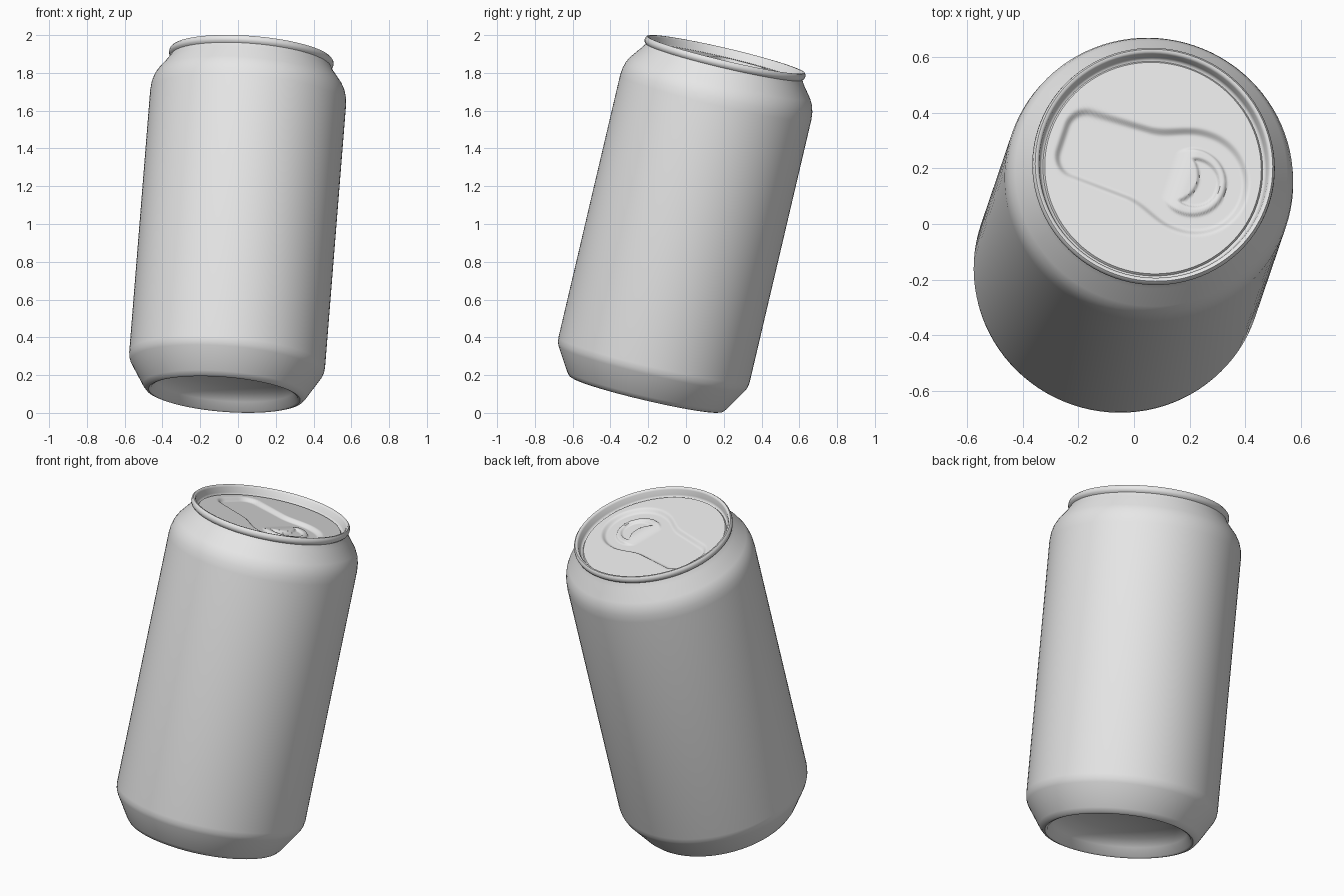
import bpy, bmesh, math
from mathutils import Matrix, Vector

cube = bpy.data.objects.get("Cube")
if cube:
    bpy.data.objects.remove(cube)

metal = bpy.data.materials.new("plain_grey")
metal.use_nodes = True
grey = (0.8, 0.8, 0.8, 1)
metal.diffuse_color = grey
metal.node_tree.nodes["Principled BSDF"].inputs["Base Color"].default_value = grey

# The whole can leans backward and a little to its left
axis = Vector((0.08, 0.235, 1)).normalized()
lean = Matrix.Translation((0, 0, 1)) @ Vector((0, 0, 1)).rotation_difference(axis).to_matrix().to_4x4()


def lathe(name, profile, segments, relief=None):
    """Turn (radius, height) points about the can's axis, with optional surface relief."""
    bm = bmesh.new()
    rings = []
    for r, h in profile:
        ring = []
        for j in range(segments):
            a = math.tau * j / segments
            x, y = r * math.cos(a), r * math.sin(a)
            ring.append(bm.verts.new((x, y, h + (relief(x, y) if relief else 0))))
        rings.append(ring)
    for low, high in zip(rings, rings[1:]):
        for j in range(segments):
            k = (j + 1) % segments
            bm.faces.new((low[j], low[k], high[k], high[j]))
    bmesh.ops.remove_doubles(bm, verts=bm.verts, dist=0.00001)
    mesh = bpy.data.meshes.new(name)
    bm.to_mesh(mesh)
    bm.free()
    mesh.materials.append(metal)
    obj = bpy.data.objects.new(name, mesh)
    bpy.context.collection.objects.link(obj)
    obj.matrix_world = lean
    return obj


def step(a, b, x):
    t = min(1, max(0, (x - a) / (b - a)))
    return t * t * (3 - 2 * t)


def lid_relief(x, y):
    # Axes along (u) and across (v) the keyhole-shaped recess
    dx, dy = x - 0.15, y + 0.05
    u, v = -0.948 * dx + 0.319 * dy, 0.319 * dx + 0.948 * dy
    # Rounded mouth panel blended with the round tab well
    corner = 0.07
    half = 0.14 - 0.04 * min(0.5, max(0, u))
    qu, qv = abs(u - 0.25) - 0.25 + corner, abs(v) - half + corner
    panel = math.hypot(max(qu, 0), max(qv, 0)) + min(max(qu, qv), 0) - corner
    well = math.hypot(u, v) - 0.185
    blend = 0.07
    m = max(blend - abs(panel - well), 0) / blend
    d = min(panel, well) - m * m * blend / 4
    height = -0.02 * (1 - step(-0.014, 0.014, d))
    # Raised tab fading toward the mouth, with a crescent finger hole
    tab = math.hypot(u - 0.01, v) - 0.122
    height += 0.012 * (1 - step(-0.005, 0.005, tab)) * (1 - step(0.02, 0.1, u))
    hole = max(math.hypot(u, v) - 0.088, 0.1 - math.hypot(u - 0.09, v))
    return height - 0.012 * (1 - step(-0.005, 0.005, hole))


# Domed underside
base = lathe("base_dome", [(0, -0.79), (0.15, -0.80), (0.25, -0.82), (0.32, -0.845),
                           (0.365, -0.88), (0.39, -0.925), (0.403, -0.93)], 96)

# Wall from the standing ring up to the neck
body = lathe("can_body", [(0.403, -0.93), (0.418, -0.925), (0.435, -0.905), (0.509, -0.785),
                          (0.517, -0.765), (0.52, -0.74), (0.52, 0.69), (0.516, 0.73),
                          (0.506, 0.765), (0.49, 0.795), (0.44, 0.86), (0.426, 0.885)], 96)

# Rolled rim and the gutter inside it
rim = lathe("rolled_rim", [(0.426, 0.885), (0.434, 0.893), (0.437, 0.904), (0.435, 0.917),
                           (0.428, 0.925), (0.419, 0.924), (0.413, 0.915), (0.408, 0.885),
                           (0.403, 0.874), (0.396, 0.872), (0.39, 0.88)], 96)

# Lid with pressed mouth and tab
rows = 64
lid = lathe("lid", [(0.39 * (1 - i / rows), 0.88) for i in range(rows + 1)], 192, lid_relief)

bpy.ops.object.select_all(action='DESELECT')
for part in (base, body, rim, lid):
    part.select_set(True)
bpy.context.view_layer.objects.active = body
bpy.ops.object.shade_smooth_by_angle(angle=math.radians(50))
